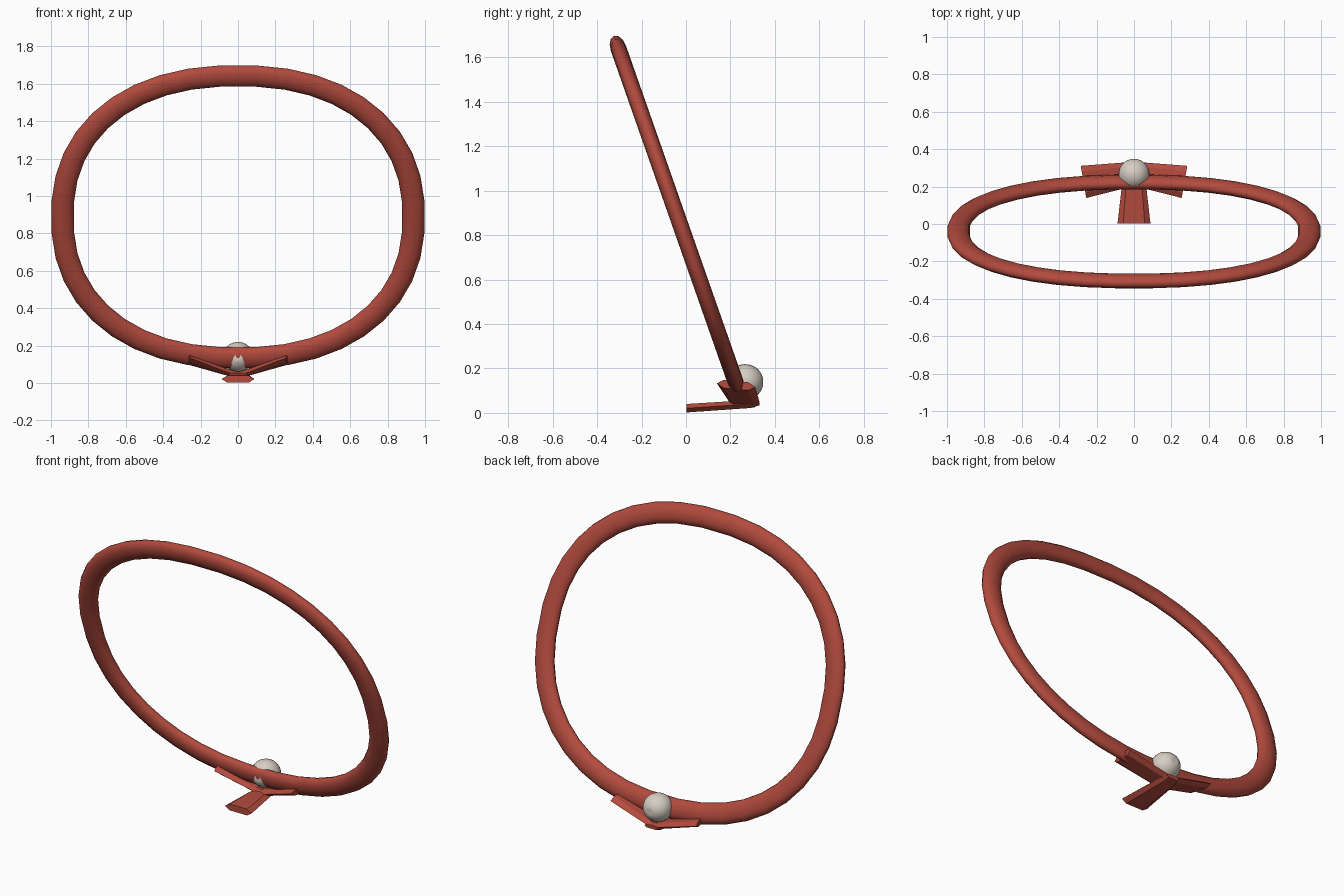
import bpy, bmesh, math
from mathutils import Vector

if "Cube" in bpy.data.objects:
    bpy.data.objects.remove(bpy.data.objects["Cube"])


def material(name, rgb):
    m = bpy.data.materials.new(name)
    m.diffuse_color = (*rgb, 1)
    m.use_nodes = True
    m.node_tree.nodes["Principled BSDF"].inputs["Base Color"].default_value = m.diffuse_color
    return m


RED = material("red_fabric", (0.45, 0.07, 0.048))
SILVER = material("pale_silver", (0.68, 0.62, 0.55))


def finish(name, bm, mat, angle):
    bmesh.ops.recalc_face_normals(bm, faces=bm.faces[:])
    me = bpy.data.meshes.new(name)
    bm.to_mesh(me)
    bm.free()
    me.materials.append(mat)
    ob = bpy.data.objects.new(name, me)
    bpy.context.collection.objects.link(ob)
    bpy.ops.object.select_all(action='DESELECT')
    ob.select_set(True)
    bpy.context.view_layer.objects.active = ob
    bpy.ops.object.shade_smooth_by_angle(angle=math.radians(angle))
    return ob


def loft(bm, rings, closed):
    """Bridge a list of point rings, capping the ends unless closed."""
    loops = [[bm.verts.new(p) for p in r] for r in rings]
    n = len(loops[0])
    pairs = list(zip(loops, loops[1:])) + ([(loops[-1], loops[0])] if closed else [])
    for a, b in pairs:
        for i in range(n):
            j = (i + 1) % n
            bm.faces.new((a[i], a[j], b[j], b[i]))
    if not closed:
        bm.faces.new(loops[0])
        bm.faces.new(loops[-1])


# Collar band: squarish oval with an oval section, leaning forward at the top
TILT = math.atan2(0.265, 0.755)
UP = Vector((0, -math.sin(TILT), math.cos(TILT)))
SIDE = Vector((1, 0, 0))
NORMAL = SIDE.cross(UP)
CENTRE = Vector((0, -0.04, 0.888))


def oval(t):
    c, s = math.cos(t), math.sin(t)
    e = 2 / 2.25
    return (SIDE * math.copysign(abs(c) ** e, c) * 0.94
            + UP * math.copysign(abs(s) ** e, s) * 0.80)


rings = []
COUNT = 40
for k in range(COUNT):
    t = 2 * math.pi * (k + 0.5) / COUNT
    out = (oval(t + 0.01) - oval(t - 0.01)).cross(NORMAL).normalized()
    rings.append([CENTRE + oval(t) + out * 0.06 * math.cos(a) + NORMAL * 0.036 * math.sin(a)
                  for a in (2 * math.pi * i / 12 for i in range(12))])
bm = bmesh.new()
loft(bm, rings, True)
finish("collar_band", bm, RED, 60)


# Bow pieces: flat six-sided straps tapering towards the knot
def strap(name, sections):
    bm = bmesh.new()
    rings = []
    for centre, half, thick in sections:
        c, w, h = Vector(centre), Vector(half), Vector((0, 0, thick))
        rings.append([c + w, c + w * 0.65 + h, c - w * 0.65 + h,
                      c - w, c - w * 0.65 - h, c + w * 0.65 - h])
    loft(bm, rings, False)
    finish(name, bm, RED, 30)


strap("bow_tail", [((0, 0.003, 0.021), (0.088, 0, 0), 0.019),
                   ((0, 0.29, 0.04), (0.055, 0, 0), 0.018),
                   ((0, 0.33, 0.044), (0.045, 0, 0), 0.010)])
for s, name in ((-1, "bow_wing_left"), (1, "bow_wing_right")):
    strap(name, [((0, 0.262, 0.042), (0, 0.068, 0), 0.018),
                 ((s * 0.05, 0.26, 0.055), (0, 0.069, 0), 0.018),
                 ((s * 0.27, 0.225, 0.125), (s * 0.015, 0.086, -0.008), 0.018)])

# Bell: ball with slightly dimpled front and back poles
bm = bmesh.new()
bmesh.ops.create_uvsphere(bm, u_segments=24, v_segments=16, radius=0.083)
for v in bm.verts:
    if math.hypot(v.co.x, v.co.y) < 0.004:
        v.co.z *= 0.92
    v.co = Vector((v.co.x, 0.266 + v.co.z * 0.99, 0.139 + v.co.y * 0.97))
finish("bell", bm, SILVER, 60)
